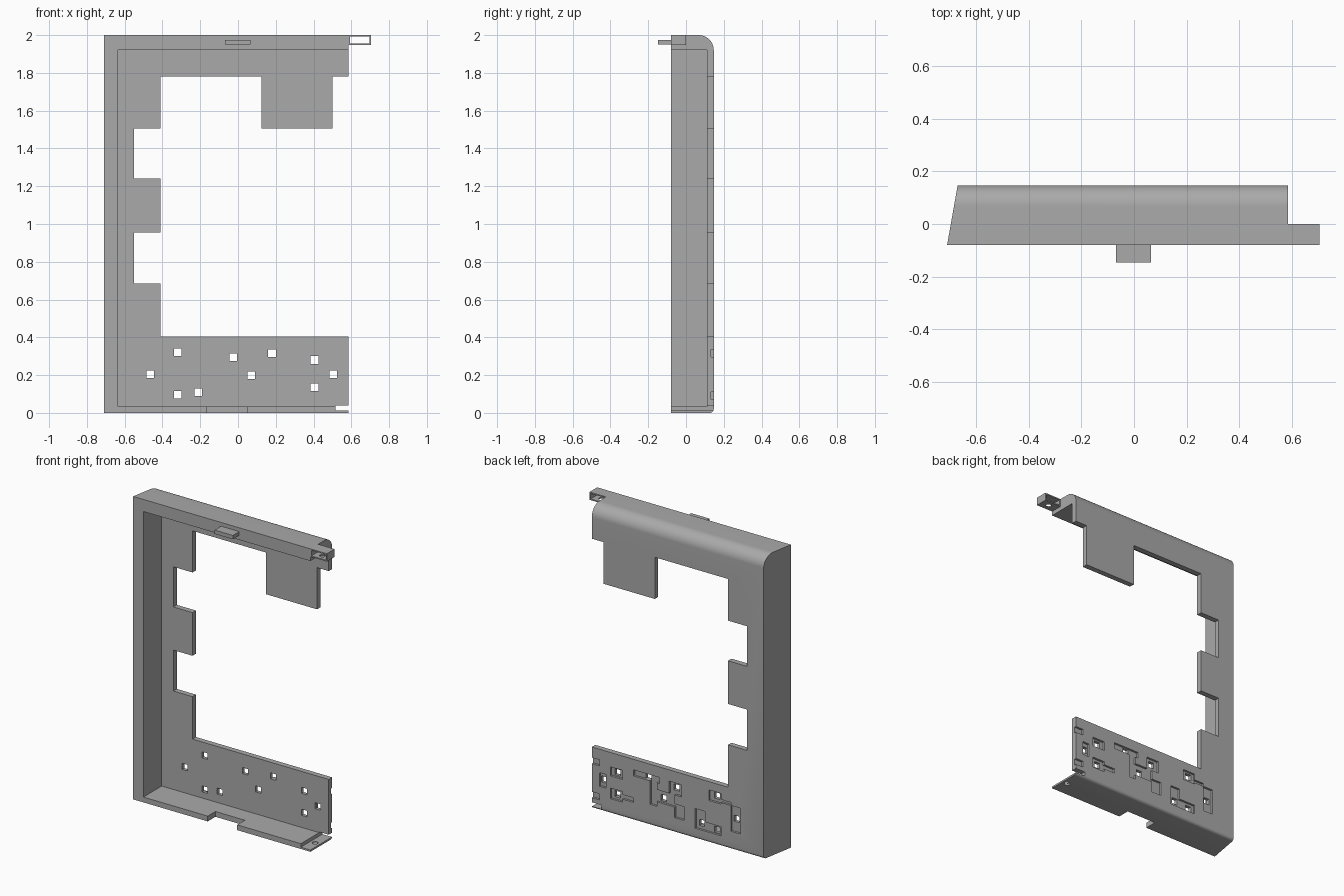
import bpy, bmesh, math
from mathutils import Vector

cube = bpy.data.objects.get("Cube")
if cube:
    bpy.data.objects.remove(cube, do_unlink=True)

grey = bpy.data.materials.new("plastic_grey")
grey.use_nodes = True
grey.diffuse_color = (0.4, 0.4, 0.4, 1)
grey.node_tree.nodes["Principled BSDF"].inputs["Base Color"].default_value = (0.4, 0.4, 0.4, 1)


def prism(name, points, direction):
    """Extrude a flat outline along a direction."""
    bm = bmesh.new()
    face = bm.faces.new([bm.verts.new(p) for p in points])
    out = bmesh.ops.extrude_face_region(bm, geom=[face])
    moved = [v for v in out["geom"] if isinstance(v, bmesh.types.BMVert)]
    bmesh.ops.translate(bm, verts=moved, vec=Vector(direction))
    bmesh.ops.recalc_face_normals(bm, faces=bm.faces)
    mesh = bpy.data.meshes.new(name)
    bm.to_mesh(mesh)
    bm.free()
    mesh.materials.append(grey)
    obj = bpy.data.objects.new(name, mesh)
    bpy.context.collection.objects.link(obj)
    return obj


def box(name, x0, x1, y0, y1, z0, z1):
    return prism(name, [(x0, y0, z0), (x1, y0, z0), (x1, y1, z0), (x0, y1, z0)],
                 (0, 0, z1 - z0))


def cylinder(name, x, y, z0, z1, r):
    ring = [(x + r * math.cos(a * math.pi / 12), y + r * math.sin(a * math.pi / 12), z0)
            for a in range(24)]
    return prism(name, ring, (0, 0, z1 - z0))


def cut(target, cutter):
    cutter.hide_render = True
    mod = target.modifiers.new("cut", "BOOLEAN")
    mod.operation = "DIFFERENCE"
    mod.solver = "EXACT"
    mod.object = cutter
    bpy.context.view_layer.objects.active = target
    bpy.ops.object.modifier_apply(modifier=mod.name)
    bpy.data.objects.remove(cutter, do_unlink=True)


def arc(cy, cz, r, start, end, steps):
    angles = [math.radians(start + (end - start) * i / steps) for i in range(steps + 1)]
    return [(cy + r * math.cos(a), cz + r * math.sin(a)) for a in angles]


FRONT, BACK, PLATE = -0.08, 0.147, 0.111
LEFT, RIGHT = -0.71, 0.585

# Outer casing: rounded profile swept across, with a slanted outer side
profile = [(FRONT, 0)] + arc(BACK - 0.02, 0.02, 0.02, -90, 0, 5)
profile += arc(BACK - 0.08, 1.92, 0.08, 0, 90, 14) + [(FRONT, 2)]
frame = prism("frame", [(LEFT, y, z) for y, z in profile], (RIGHT - LEFT, 0, 0))
for v in frame.data.vertices:
    if v.co.x < 0:
        v.co.x += 0.04 * (v.co.y - FRONT) / (BACK - FRONT)

# Hollow interior
cut(frame, box("cavity", -0.635, 1, -0.5, PLATE, 0.035, 1.92))

# Stepped opening through the back plate
outline = [(1, 0.405), (-0.41, 0.405)]
for low, high in ((0.685, 0.955), (1.24, 1.505)):
    outline += [(-0.41, low), (-0.55, low), (-0.55, high), (-0.41, high)]
outline += [(-0.41, 1.78), (0.125, 1.78), (0.125, 1.505), (0.5, 1.505), (0.5, 1.78), (1, 1.78)]
cut(frame, prism("opening", [(x, 0, z) for x, z in outline], (0, 1, 0)))

# Bottom shelf: front notch, thin end lip and its screw hole
cut(frame, box("shelf_notch", -0.165, 0.05, -0.5, 0.0, -0.1, 0.1))
cut(frame, box("lip_step", 0.515, 1, -0.5, 0.5, 0.012, 0.04))
cut(frame, cylinder("lip_hole", 0.55, 0.02, -0.1, 0.1, 0.018))

# Shallow stepped channels on the outside of the back plate
channels = [
    (-0.50, -0.43, 0.12, 0.29), (-0.36, -0.27, 0.28, 0.35), (-0.43, -0.27, 0.29, 0.31),
    (-0.36, -0.17, 0.07, 0.13), (-0.24, -0.17, 0.13, 0.20), (-0.07, 0.02, 0.25, 0.33),
    (-0.02, 0.11, 0.17, 0.25), (-0.09, -0.02, 0.10, 0.19), (0.09, 0.28, 0.295, 0.335),
    (0.11, 0.16, 0.14, 0.30), (0.36, 0.45, 0.25, 0.31), (0.36, 0.45, 0.10, 0.17),
    (0.28, 0.36, 0.12, 0.15), (0.48, 0.53, 0.16, 0.25), (0.53, 1, 0.295, 0.335),
    (0.53, 1, 0.07, 0.11),
]
for x0, x1, z0, z1 in channels:
    cut(frame, box("channel", x0, x1, 0.133, 0.5, z0, z1))

# Small square holes through the lower panel
holes = [(-0.465, 0.205), (-0.32, 0.32), (-0.32, 0.095), (-0.21, 0.11), (-0.025, 0.295),
         (0.07, 0.2), (0.18, 0.315), (0.405, 0.28), (0.405, 0.135), (0.505, 0.205)]
for x, z in holes:
    cut(frame, box("hole", x - 0.02, x + 0.02, 0, 0.5, z - 0.02, z + 0.02))

# Hollow hinge tab at the upper end
tab = box("hinge_tab", RIGHT, 0.705, FRONT, 0.0, 1.948, 2.0)
cut(tab, box("tab_hollow", RIGHT + 0.007, 0.697, -0.5, 0.5, 1.956, 1.992))
cut(tab, cylinder("tab_hole", 0.645, -0.04, 1.9, 1.97, 0.018))

# Latch tongue on the front of the top wall
box("latch_tongue", -0.068, 0.065, -0.147, FRONT, 1.95, 1.975)

# Smooth the rounded edges, keep the corners sharp
bpy.ops.object.select_all(action="DESELECT")
frame.select_set(True)
bpy.context.view_layer.objects.active = frame
bpy.ops.object.shade_smooth_by_angle(angle=math.radians(30))
